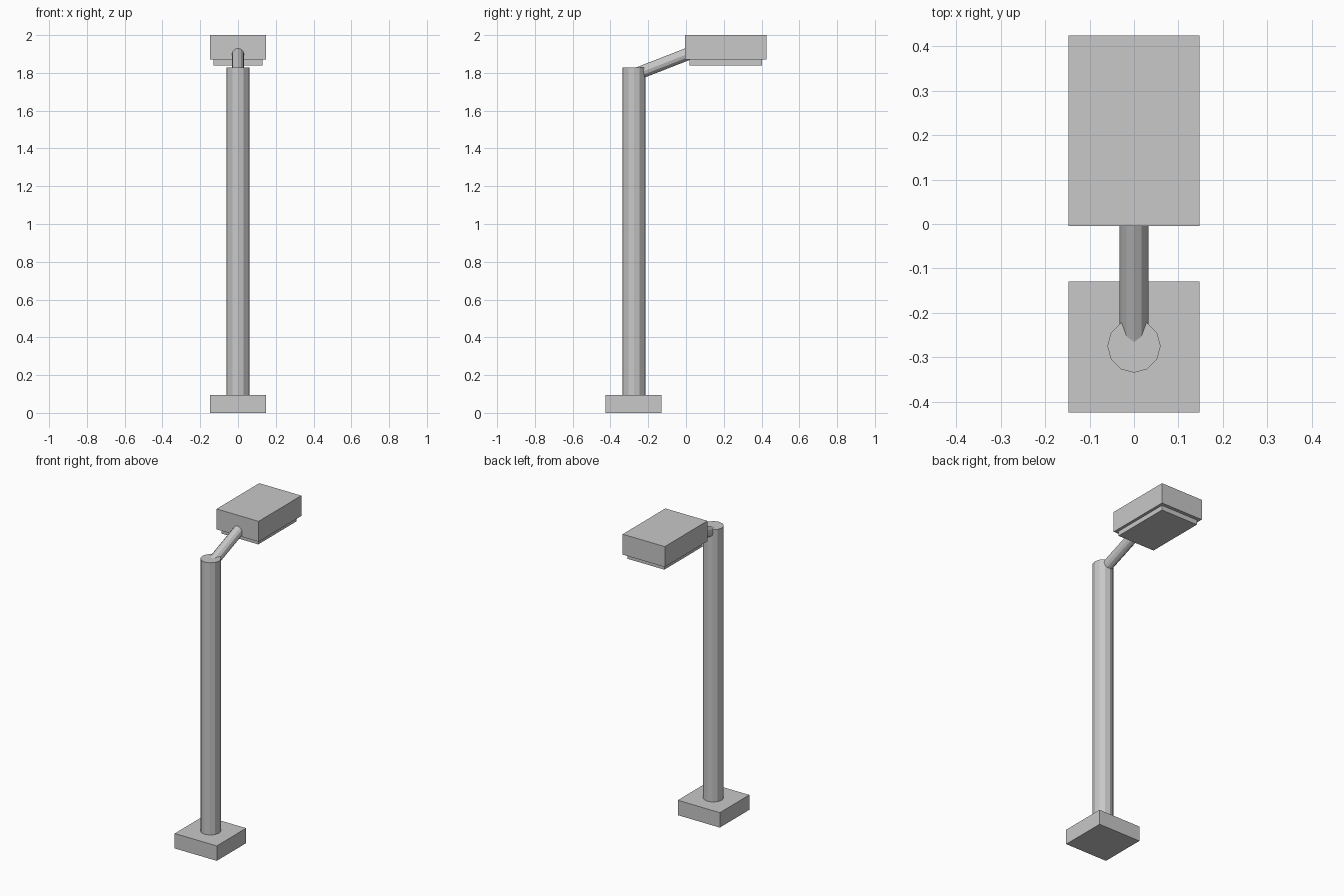
import bpy
from mathutils import Vector

if "Cube" in bpy.data.objects:
    bpy.data.objects.remove(bpy.data.objects["Cube"])

grey = bpy.data.materials.new("light grey")
grey.diffuse_color = (0.58, 0.58, 0.58, 1)
grey.use_nodes = True
grey.node_tree.nodes["Principled BSDF"].inputs["Base Color"].default_value = grey.diffuse_color


def finish(name):
    ob = bpy.context.object
    ob.name = name
    ob.data.materials.append(grey)
    return ob


def box(name, lo, hi):
    lo, hi = Vector(lo), Vector(hi)
    bpy.ops.mesh.primitive_cube_add(size=1, location=(lo + hi) / 2)
    ob = finish(name)
    ob.scale = hi - lo


def rod(name, start, end, radius):
    """Twelve-sided cylinder between two points."""
    start, end = Vector(start), Vector(end)
    axis = end - start
    bpy.ops.mesh.primitive_cylinder_add(
        vertices=12, radius=radius, depth=axis.length, location=(start + end) / 2)
    ob = finish(name)
    ob.rotation_euler = Vector((0, 0, 1)).rotation_difference(axis).to_euler()


# Foot and upright
box("base", (-0.148, -0.425, 0), (0.148, -0.129, 0.095))
rod("pole", (0, -0.275, 0.09), (0, -0.275, 1.828), 0.06)

# Sloping arm from the pole top into the lamp housing
rod("arm", (0, -0.275, 1.789), (0, 0.02, 1.904), 0.033)

# Lamp housing with a slightly smaller panel underneath
box("lamp_housing", (-0.148, -0.004, 1.87), (0.148, 0.425, 2.0))
box("lamp_panel", (-0.13, 0.018, 1.84), (0.13, 0.403, 1.875))
